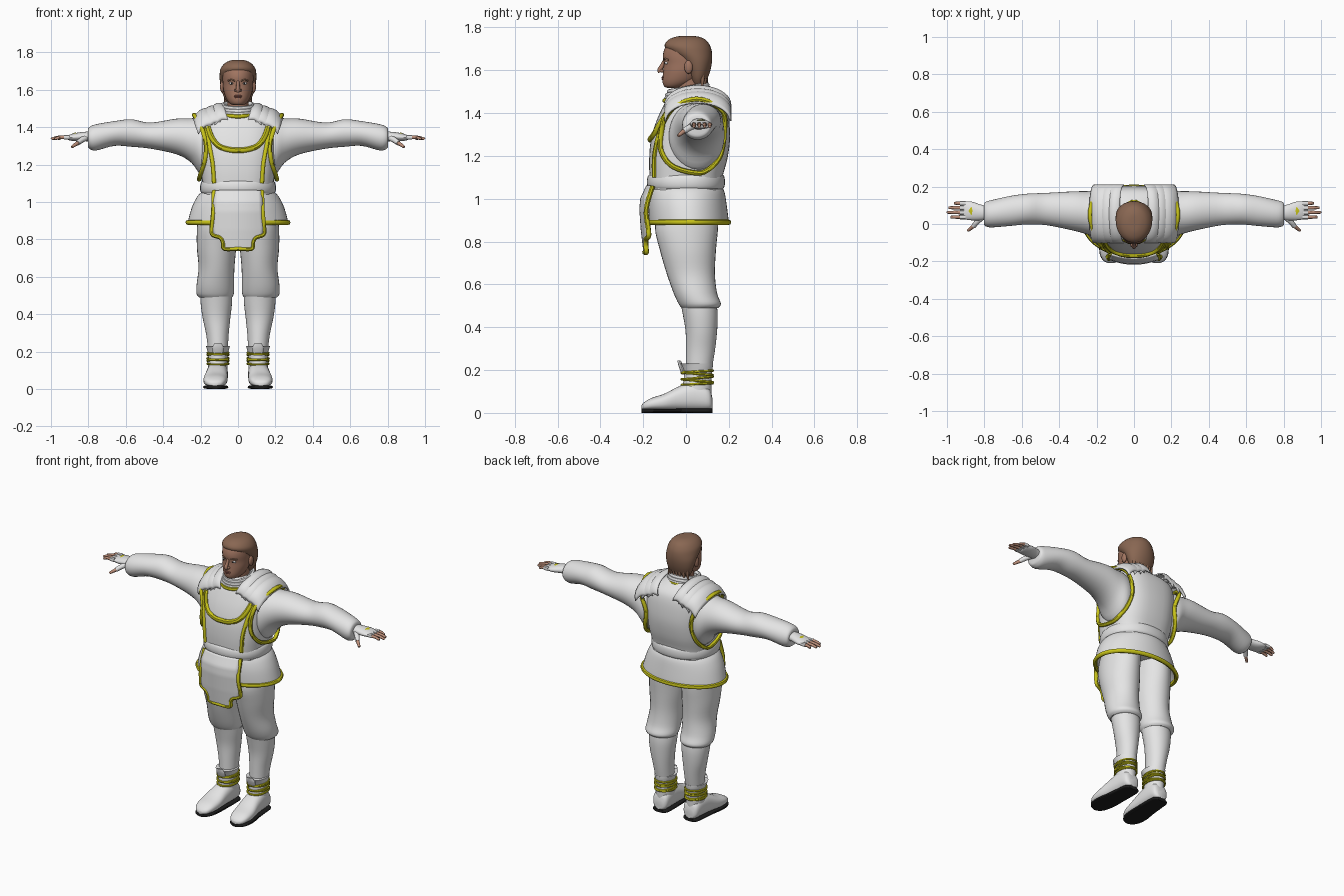
import bpy, bmesh, math
from mathutils import Vector

if "Cube" in bpy.data.objects:
    bpy.data.objects.remove(bpy.data.objects["Cube"])


def material(name, r, g, b):
    m = bpy.data.materials.new(name)
    m.diffuse_color = (r, g, b, 1)
    m.use_nodes = True
    m.node_tree.nodes["Principled BSDF"].inputs["Base Color"].default_value = m.diffuse_color
    return m


WHITE = material("white_cloth", 0.78, 0.78, 0.78)
YELLOW = material("yellow_trim", 0.58, 0.55, 0.01)
SKIN = material("face_skin", 0.36, 0.18, 0.12)
FINGER = material("hand_skin", 0.5, 0.27, 0.19)
HAIR = material("brown_hair", 0.25, 0.135, 0.085)
LIP = material("lips", 0.28, 0.1, 0.075)
BLACK = material("black_sole", 0.012, 0.012, 0.012)


def finish(bm, name, mat, mirror=False, thick=0):
    bmesh.ops.recalc_face_normals(bm, faces=bm.faces)
    me = bpy.data.meshes.new(name)
    bm.to_mesh(me)
    bm.free()
    me.materials.append(mat)
    ob = bpy.data.objects.new(name, me)
    bpy.context.collection.objects.link(ob)
    if thick:
        s = ob.modifiers.new("thickness", 'SOLIDIFY')
        s.thickness, s.offset = thick, 0
    if mirror:
        ob.modifiers.new("mirror", 'MIRROR')
    return ob


def spline(pts, sub, closed=False):
    """Catmull-Rom interpolation of equal-length tuples."""
    n, out = len(pts), []
    for i in range(n if closed else n - 1):
        q = [pts[(i + k) % n] if closed else pts[min(max(i + k, 0), n - 1)] for k in (-1, 0, 1, 2)]
        for j in range(sub):
            t = j / sub
            out.append(tuple(0.5 * (2 * b + (c - a) * t + (2 * a - 5 * b + 4 * c - d) * t * t
                                    + (3 * b - a - 3 * c + d) * t ** 3) for a, b, c, d in zip(*q)))
    return out if closed else out + [tuple(pts[-1])]


def loft(name, rings, mat, axis='z', n=32, p=2.0, sub=4, mirror=False):
    """Rings: position on axis, centre and radius across, low and high limit in depth."""
    bm, loops = bmesh.new(), []
    for s, ac, ar, lo, hi in spline(rings, sub):
        loop = []
        for k in range(n):
            c, d = math.cos(math.tau * k / n), math.sin(math.tau * k / n)
            a = ac + ar * math.copysign(abs(c) ** (2 / p), c)
            b = (lo + hi) / 2 + (hi - lo) / 2 * math.copysign(abs(d) ** (2 / p), d)
            loop.append(bm.verts.new({'z': (a, b, s), 'x': (s, a, b), 'y': (a, s, b)}[axis]))
        loops.append(loop)
    for u, v in zip(loops, loops[1:]):
        for k in range(n):
            bm.faces.new((u[k], u[(k + 1) % n], v[(k + 1) % n], v[k]))
    bm.faces.new(loops[0])
    bm.faces.new(loops[-1])
    return finish(bm, name, mat, mirror)


def tube(name, pts, r, mat, closed=False, mirror=False, sub=5, m=8, r2=None):
    """Round cord along a smooth path, optionally tapering to r2."""
    path = [Vector(q) for q in spline(pts, sub, closed)]
    bm, loops, n = bmesh.new(), [], len(path)
    for i, q in enumerate(path):
        a = path[(i - 1) % n] if closed else path[max(i - 1, 0)]
        b = path[(i + 1) % n] if closed else path[min(i + 1, n - 1)]
        t = (b - a).normalized()
        if i == 0:
            u = t.orthogonal().normalized()
        u = (u - t * u.dot(t)).normalized()
        w = t.cross(u)
        rad = r if r2 is None else r + (r2 - r) * i / (n - 1)
        loops.append([bm.verts.new(q + rad * (u * math.cos(math.tau * k / m) + w * math.sin(math.tau * k / m)))
                      for k in range(m)])
    for i in range(n if closed else n - 1):
        u0, v0 = loops[i], loops[(i + 1) % n]
        shift = 0
        if closed and i == n - 1:  # match the seam
            shift = min(range(m), key=lambda s: (u0[0].co - v0[s].co).length)
        for k in range(m):
            bm.faces.new((u0[k], u0[(k + 1) % m], v0[(k + 1 + shift) % m], v0[(k + shift) % m]))
    if not closed:
        bm.faces.new(loops[0])
        bm.faces.new(loops[-1])
    return finish(bm, name, mat, mirror)


def blob(name, at, size, mat, mirror=False, seg=16):
    bm = bmesh.new()
    bmesh.ops.create_uvsphere(bm, u_segments=seg, v_segments=max(seg // 2, 2), radius=1)
    for v in bm.verts:
        v.co = Vector(at) + Vector([c * s for c, s in zip(v.co, size)])
    return finish(bm, name, mat, mirror)


def grid(name, fn, nu, nv, mat, thick, mirror=False):
    bm = bmesh.new()
    vs = [[bm.verts.new(fn(i / nu, j / nv)) for j in range(nv + 1)] for i in range(nu + 1)]
    for i in range(nu):
        for j in range(nv):
            bm.faces.new((vs[i][j], vs[i + 1][j], vs[i + 1][j + 1], vs[i][j + 1]))
    return finish(bm, name, mat, mirror, thick)


def ring_path(rx, lo, hi, z, tilt=0, xc=0, n=16):
    c, h = (lo + hi) / 2, (hi - lo) / 2
    return [(xc + rx * math.cos(math.tau * k / n), c + h * math.sin(math.tau * k / n),
             z + tilt * math.sin(math.tau * k / n)) for k in range(n)]


def lerp(table, z):
    """Linear lookup in rows sorted by first value."""
    for a, b in zip(table, table[1:]):
        if z <= b[0]:
            t = max(0, (z - a[0]) / (b[0] - a[0]))
            return [p + (q - p) * t for p, q in zip(a, b)]
    return list(table[-1])


# torso with the vest edging laid on its surface
TORSO = [(1.04, 0, .185, -.165, .165), (1.1, 0, .19, -.17, .17), (1.18, 0, .2, -.172, .192),
         (1.27, 0, .205, -.165, .205), (1.35, 0, .21, -.143, .203), (1.42, 0, .205, -.113, .192),
         (1.46, 0, .175, -.092, .172), (1.495, 0, .095, -.07, .13), (1.515, 0, .06, -.03, .1)]
loft("vest", TORSO, WHITE, p=2.7, n=40)


def on_chest(x, z):
    _, _, rx, lo, hi = lerp(TORSO, z)
    f = max(0, 1 - min(abs(x) / rx, 1) ** 2.7) ** (1 / 2.7)
    return (x, (lo + hi) / 2 - (hi - lo) / 2 * f - .002, z)


tube("front_panel_trim", [on_chest(*q) for q in
     [(.178, 1.43), (.165, 1.37), (.15, 1.29), (.135, 1.2), (.128, 1.1)]], .012, YELLOW, mirror=True)
tube("chest_trim", [on_chest(x * .01, z) for x, z in
     [(-16, 1.4), (-14, 1.345), (-10.5, 1.3), (-5, 1.28), (0, 1.276), (5, 1.28), (10.5, 1.3), (14, 1.345), (16, 1.4)]],
     .015, YELLOW)
tube("armhole_trim", [(.208, .05, 1.12), (.2, -.06, 1.15), (.178, -.115, 1.22), (.172, -.115, 1.31), (.2, -.08, 1.41),
     (.235, .05, 1.465), (.2, .17, 1.41), (.16, .178, 1.3), (.178, .16, 1.2), (.2, .11, 1.14)],
     .012, YELLOW, closed=True, mirror=True)

# belt, skirt and front flap
loft("belt", [(1.04, 0, .185, -.165, .165), (1.052, 0, .199, -.178, .178), (1.078, 0, .203, -.183, .182),
              (1.105, 0, .197, -.178, .178), (1.115, 0, .183, -.165, .165)], WHITE, p=2.2, n=40)
loft("skirt", [(1.06, 0, .185, -.16, .165), (1.03, 0, .217, -.17, .18), (.97, 0, .247, -.175, .19),
               (.885, 0, .27, -.17, .2), (.89, 0, .26, -.16, .19), (.94, 0, .22, -.14, .17)], WHITE, n=48)
tube("skirt_trim", ring_path(.268, -.168, .198, .89), .013, YELLOW, closed=True)
FLAP = [(.75, .072), (.785, .08), (.81, .095), (.825, .135), (.86, .14), (.95, .132), (1.06, .128)]
DEPTH = [(.75, -.193), (.85, -.205), (.95, -.212), (1.0, -.208), (1.06, -.18)]


def flap_point(u, v):
    z = .75 + .31 * u
    x = lerp(FLAP, z)[1] * (2 * v - 1)
    return (x, lerp(DEPTH, z)[1] + 1.5 * x * x, z)


grid("front_flap", flap_point, 30, 12, WHITE, .012)
US = [(z - .75) / .31 for z, _ in FLAP]
tube("flap_trim", [flap_point(u, 0) for u in reversed(US)] + [flap_point(0, .5)] + [flap_point(u, 1) for u in US],
     .012, YELLOW)

# trousers and lower legs
loft("breeches", [(.97, .11, .1, -.12, .15), (.87, .115, .104, -.145, .15), (.76, .115, .105, -.122, .14),
     (.65, .115, .096, -.09, .135), (.56, .121, .1, -.058, .145), (.51, .122, .1, -.035, .163),
     (.49, .12, .088, -.02, .15)], WHITE, mirror=True)
loft("calf", [(.53, .117, .085, -.03, .14), (.46, .116, .084, -.015, .148), (.38, .115, .074, -.002, .145),
     (.29, .11, .06, .0, .135), (.2, .107, .052, .0, .12)], WHITE, mirror=True)

# boots
loft("boot_shaft", [(.06, .108, .052, -.03, .118), (.13, .108, .053, -.015, .12), (.18, .107, .052, -.01, .12),
     (.215, .107, .06, -.022, .125), (.23, .107, .064, -.032, .126)], WHITE, mirror=True)
loft("boot_tongue", [(.18, .107, .025, -.02, .0), (.22, .107, .03, -.035, -.012), (.245, .107, .018, -.04, -.026)],
     WHITE, mirror=True, n=16)
FOOT = [(.123, .108, .028, .02, .07), (.105, .108, .05, .012, .12), (.04, .11, .056, .01, .145),
        (-.03, .114, .059, .01, .125), (-.1, .12, .064, .01, .09), (-.16, .123, .058, .012, .07),
        (-.195, .123, .04, .014, .05), (-.208, .123, .015, .018, .035)]
loft("boot_foot", FOOT, WHITE, 'y', p=2.4, mirror=True)
loft("boot_sole", [(y, x, r + .002, 0, .02) for y, x, r, _, _ in FOOT], BLACK, 'y', p=3.5, n=24, mirror=True)
for z, tilt in ((.135, .004), (.15, -.006), (.163, .006), (.182, -.005), (.193, .004)):
    tube("boot_lace", ring_path(.057, -.02, .125, z, tilt, .107), .006, YELLOW, closed=True, mirror=True, sub=2, m=6)

# sleeves
loft("sleeve", [(.13, .05, .11, 1.15, 1.44), (.19, .05, .13, 1.135, 1.452), (.25, .06, .116, 1.21, 1.447),
     (.33, .07, .104, 1.255, 1.445), (.47, .08, .086, 1.285, 1.424), (.57, .08, .082, 1.295, 1.442),
     (.66, .07, .08, 1.3, 1.432), (.76, .055, .073, 1.275, 1.415), (.795, .053, .064, 1.285, 1.4),
     (.803, .054, .05, 1.3, 1.385)], WHITE, 'x', mirror=True)

# gloves, fingers and thumb
loft("glove", [(.78, .06, .035, 1.32, 1.375), (.82, .062, .042, 1.325, 1.375), (.87, .07, .05, 1.325, 1.368),
     (.905, .072, .047, 1.33, 1.358), (.912, .072, .04, 1.336, 1.352)], WHITE, 'x', n=20, mirror=True)
for y, tip in ((.111, .963), (.087, .99), (.062, .997), (.037, .98)):
    knuckle = (.9, y, 1.346)
    tube("glove_finger", [knuckle, (.93, y, 1.346)], .0125, WHITE, mirror=True, sub=2)
    tube("finger", [(.925, y, 1.346), ((.925 + tip) / 2, y, 1.345), (tip - .004, y, 1.338), (tip, y, 1.337)],
         .0105, FINGER, mirror=True, sub=3, r2=.006)
tube("glove_thumb", [(.81, .04, 1.345), (.84, .01, 1.328), (.858, -.012, 1.314)], .017, WHITE, mirror=True, r2=.013)
tube("thumb", [(.855, -.008, 1.316), (.875, -.025, 1.303), (.888, -.036, 1.294)], .0115, FINGER, mirror=True, r2=.007)
blob("glove_badge", (.87, .07, 1.367), (.016, .022, .004), YELLOW, mirror=True, seg=4)

# layered shoulder plates
for i in range(3):
    def plate(u, v, i=i):
        s = 2 * u - 1
        x0, x1 = .078 + .04 * i, .147 + .045 * i
        z0, z1 = 1.522 - .012 * i, 1.503 - .022 * i
        x = x0 + (x1 - x0) * v - .025 * s * s
        z = z0 + (z1 - z0) * v + .012 * math.sin(math.pi * v) - .012 * v ** 4
        return (x, .055 + .152 * math.sin(s * math.pi / 2), z - .085 * (1 - math.cos(s * math.pi / 2)))
    grid("shoulder_plate", plate, 20, 8, WHITE, .009, mirror=True)

# neck and collar
loft("neck", [(1.47, 0, .058, -.04, .08), (1.52, 0, .055, -.045, .08), (1.57, 0, .055, -.05, .08)], SKIN)
for z, r in ((1.485, .09), (1.5, .086), (1.515, .079)):
    tube("collar", ring_path(r, .01 - r * 1.1, .01 + r * 1.1, z, .016), .013, WHITE, closed=True, sub=3)
tube("collar_trim", ring_path(.096, -.1, .118, 1.476, .018), .011, YELLOW, closed=True, sub=3)

# head and face
loft("head", [(1.517, 0, .02, -.085, -.03), (1.525, 0, .042, -.102, .0), (1.55, 0, .062, -.11, .05),
     (1.59, 0, .076, -.107, .08), (1.63, 0, .081, -.104, .1), (1.67, 0, .083, -.108, .105),
     (1.71, 0, .08, -.095, .1), (1.74, 0, .055, -.06, .08)], SKIN)
tube("nose", [(0, -.1, 1.645), (0, -.112, 1.62), (0, -.122, 1.602), (0, -.118, 1.594)], .008, SKIN, r2=.014)
blob("nostril", (.011, -.112, 1.597), (.009, .011, .008), SKIN, mirror=True)
blob("ear", (.084, .012, 1.615), (.012, .02, .032), SKIN, mirror=True)
blob("eye", (.033, -.089, 1.634), (.014, .011, .007), WHITE, mirror=True)
blob("pupil", (.033, -.0985, 1.634), (.005, .003, .005), BLACK, mirror=True)
tube("eyebrow", [(.016, -.103, 1.648), (.035, -.098, 1.653), (.053, -.082, 1.648)], .004, HAIR, mirror=True)
blob("upper_lip", (0, -.107, 1.567), (.023, .007, .005), LIP)
blob("lower_lip", (0, -.107, 1.559), (.019, .007, .005), LIP)

# swept-back hair with loose ends at the nape
loft("hair", [(1.53, 0, .055, .03, .085), (1.56, 0, .075, .015, .1), (1.6, 0, .089, .0, .114),
     (1.645, 0, .097, -.03, .122), (1.685, 0, .098, -.08, .121), (1.715, 0, .092, -.1, .112),
     (1.742, 0, .07, -.082, .092), (1.757, 0, .038, -.045, .058), (1.76, 0, .008, -.005, .02)], HAIR)
for k in range(-3, 4):
    x = .02 * k
    tube("nape_lock", [(x, .09 - 4 * x * x, 1.59), (x * 1.1, .095 - 5 * x * x, 1.545),
         (x * 1.2, .09 - 5 * x * x, 1.505 + .008 * (k % 2))], .014, HAIR, r2=.002)

# smooth shading
bpy.ops.object.select_all(action='SELECT')
bpy.context.view_layer.objects.active = bpy.data.objects["vest"]
bpy.ops.object.shade_smooth_by_angle(angle=math.radians(45))
